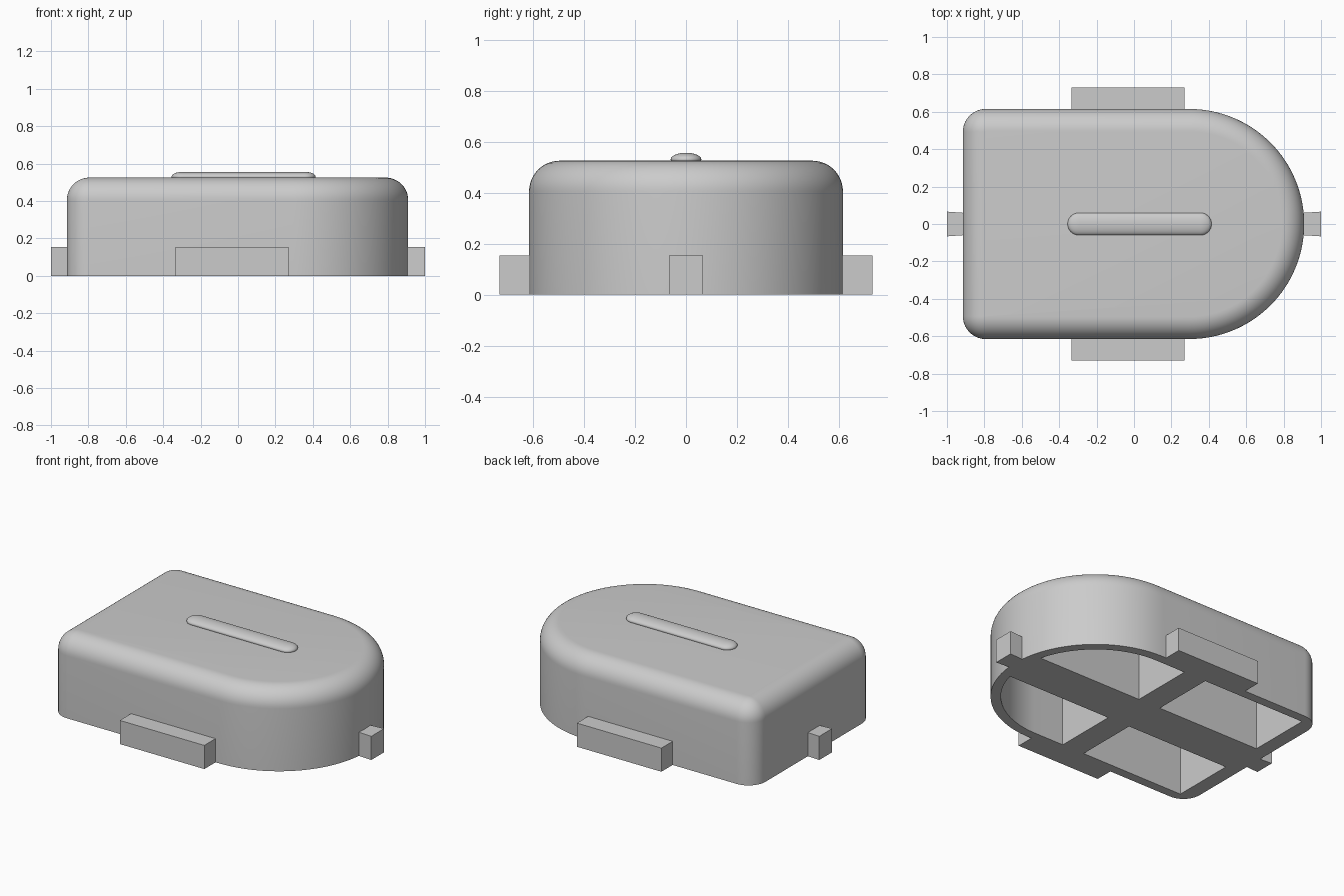
import bpy, bmesh, math

if "Cube" in bpy.data.objects:
    bpy.data.objects.remove(bpy.data.objects["Cube"])

grey = bpy.data.materials.new("plain grey")
grey.use_nodes = True
COLOUR = (0.6, 0.6, 0.6, 1)
grey.diffuse_color = COLOUR
grey.node_tree.nodes["Principled BSDF"].inputs["Base Color"].default_value = COLOUR

BACK, HALF, ARC_X = -0.915, 0.615, 0.295   # flat end, half width, centre of round end
HEIGHT, FILLET, CORNER = 0.525, 0.12, 0.122
CEILING, WALL, RIB_X, RIB_Y = 0.465, 0.06, 0.08, 0.14


def arc(cx, cy, r, start, end, steps):
    angles = [math.radians(start + (end - start) * i / steps) for i in range(steps + 1)]
    return [(cx + r * math.cos(a), cy + r * math.sin(a)) for a in angles]


def loft(name, layers, smooth=False):
    """Skin a stack of (outline, z) layers and cap both ends."""
    bm = bmesh.new()
    rings = [[bm.verts.new((x, y, z)) for x, y in pts] for pts, z in layers]
    n = len(rings[0])
    for low, high in zip(rings, rings[1:]):
        for i in range(n):
            j = (i + 1) % n
            bm.faces.new((low[i], low[j], high[j], high[i]))
    bm.faces.new(rings[0][::-1])
    bm.faces.new(rings[-1])
    bmesh.ops.recalc_face_normals(bm, faces=bm.faces)
    mesh = bpy.data.meshes.new(name)
    bm.to_mesh(mesh)
    bm.free()
    mesh.materials.append(grey)
    obj = bpy.data.objects.new(name, mesh)
    bpy.context.collection.objects.link(obj)
    if smooth:
        smooth_shade(obj)
    return obj


def select(obj):
    bpy.ops.object.select_all(action='DESELECT')
    obj.select_set(True)
    bpy.context.view_layer.objects.active = obj


def smooth_shade(obj):
    select(obj)
    bpy.ops.object.shade_smooth_by_angle(angle=math.radians(30))


def body_outline(inset):
    """Rectangle with two rounded corners and one half-round end."""
    x, y, r = BACK + CORNER, HALF - CORNER, CORNER - inset
    return (arc(ARC_X, 0, HALF - inset, -90, 90, 64)
            + arc(x, y, r, 90, 180, 10) + arc(x, -y, r, 180, 270, 10))


# Body with a rolled top edge
layers = [(body_outline(0), 0)]
for i in range(13):
    a = math.pi / 2 * i / 12
    layers.append((body_outline(FILLET * (1 - math.cos(a))),
                   HEIGHT - FILLET + FILLET * math.sin(a)))
body = loft("body", layers)

# Four hollows in the underside, leaving a cross of ribs
inner = HALF - WALL
start = math.degrees(math.asin(RIB_Y / inner))
round_pocket = [(RIB_X, RIB_Y)] + arc(ARC_X, 0, inner, start, 90, 32) + [(RIB_X, inner)]
flat_x = BACK + 0.095
square_pocket = [(-RIB_X, RIB_Y), (-RIB_X, inner), (flat_x, inner), (flat_x, RIB_Y)]
for outline in (round_pocket, square_pocket):
    for side in (1, -1):
        pts = [(x, side * y) for x, y in outline]
        cutter = loft("pocket_cutter", [(pts, -0.1), (pts, CEILING)])
        cutter.hide_render = True
        cut = body.modifiers.new("pocket", 'BOOLEAN')
        cut.operation = 'DIFFERENCE'
        cut.solver = 'EXACT'
        cut.object = cutter
        select(body)
        bpy.ops.object.modifier_apply(modifier=cut.name)
        bpy.data.objects.remove(cutter)
smooth_shade(body)

# Side and end tabs at the foot
TAB = 0.153
for side, label in ((1, "back"), (-1, "front")):
    pts = [(-0.335, side * HALF), (0.27, side * HALF), (0.27, side * 0.73), (-0.335, side * 0.73)]
    loft(label + "_tab", [(pts, 0), (pts, TAB)])
for side, root, label in ((1, 0.907, "left"), (-1, 0.915, "right")):
    pts = [(side * root, -0.06), (side, -0.066), (side, 0.066), (side * root, 0.06)]
    loft(label + "_tab", [(pts, 0), (pts, TAB)])

# Raised rounded bar on the top
bar = []
for i in range(13):
    a = math.radians(-15 + 104 * i / 12)
    r = 0.06 * math.cos(a)
    bar.append((arc(0.355, 0, r, -90, 90, 16) + arc(-0.295, 0, r, 90, 270, 16),
                0.53 + 0.026 * math.sin(a)))
loft("top_bar", bar, smooth=True)
